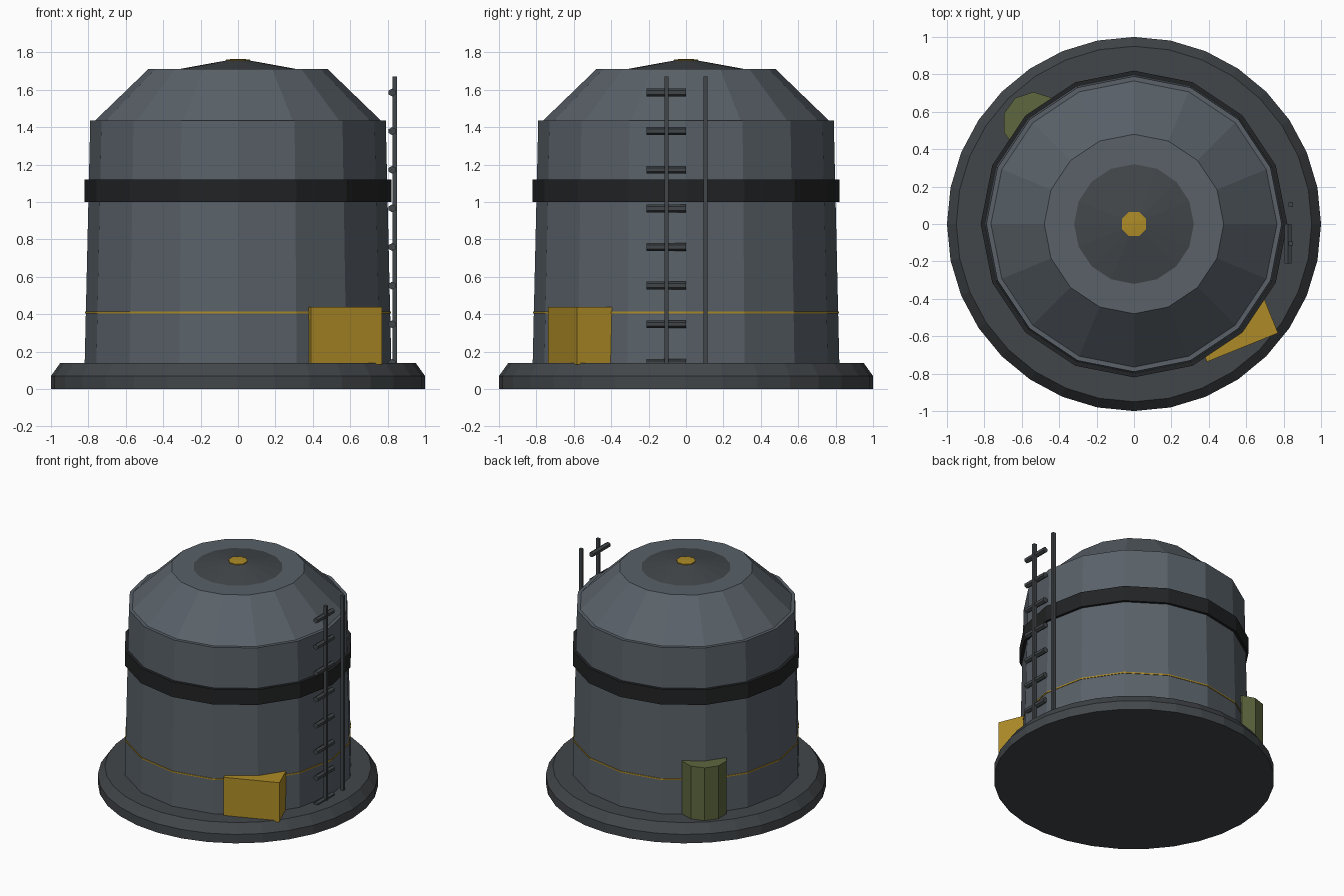
import bpy, bmesh
from math import radians, pi, cos, sin
from mathutils import Matrix

if "Cube" in bpy.data.objects:
    bpy.data.objects.remove(bpy.data.objects["Cube"])


def material(name, rgb):
    m = bpy.data.materials.new(name)
    m.diffuse_color = (*rgb, 1)
    m.use_nodes = True
    m.node_tree.nodes["Principled BSDF"].inputs["Base Color"].default_value = m.diffuse_color
    return m


SLATE = material("slate", (0.10, 0.12, 0.14))
DARK = material("dark_slate", (0.055, 0.062, 0.068))
BLACK = material("black", (0.016, 0.017, 0.018))
YELLOW = material("yellow", (0.42, 0.26, 0.02))
GREEN = material("olive", (0.11, 0.135, 0.05))


def finish(name, bm, mat):
    bmesh.ops.recalc_face_normals(bm, faces=bm.faces)
    me = bpy.data.meshes.new(name)
    bm.to_mesh(me)
    bm.free()
    me.materials.append(mat)
    ob = bpy.data.objects.new(name, me)
    bpy.context.collection.objects.link(ob)
    return ob


def lathe(name, profile, sides, mat, phase=0.0, closed=False, centre=(0, 0)):
    """Revolve (radius, z) points; ends are capped unless the profile is closed."""
    bm = bmesh.new()
    rings = [[bm.verts.new((centre[0] + r * cos(phase + 2 * pi * i / sides),
                            centre[1] + r * sin(phase + 2 * pi * i / sides), z))
              for i in range(sides)] for r, z in profile]
    pairs = list(zip(rings, rings[1:]))
    if closed:
        pairs.append((rings[-1], rings[0]))
    else:
        bm.faces.new(rings[0])
        bm.faces.new(rings[-1])
    for a, b in pairs:
        for i in range(sides):
            j = (i + 1) % sides
            bm.faces.new((a[i], a[j], b[j], b[i]))
    return finish(name, bm, mat)


def box(name, loc, size, mat, rot_z=0.0):
    bm = bmesh.new()
    bmesh.ops.create_cube(bm, size=1, matrix=Matrix.Diagonal((*size, 1)))
    ob = finish(name, bm, mat)
    ob.location = loc
    ob.rotation_euler.z = rot_z
    return ob


def hoop(name, r_in, r_out, z0, z1, mat):
    return lathe(name, [(r_in, z0), (r_out, z0), (r_out, z1), (r_in, z1)], 16, mat, closed=True)


# Plinth, tank wall and sloping roof
lathe("base_plinth", [(1.0, 0), (1.0, 0.07), (0.95, 0.14)], 32, DARK)
lathe("tank_body", [(0.82, 0.13), (0.79, 1.435)], 16, SLATE)
lathe("tank_roof", [(0.77, 1.43), (0.48, 1.71)], 16, SLATE)
lathe("roof_hatch", [(0.32, 1.70), (0.32, 1.71), (0.06, 1.757)], 16, DARK)
lathe("roof_cap", [(0.07, 1.745), (0.07, 1.762), (0.015, 1.765)], 8, YELLOW, pi / 8)

# Hoops round the wall
hoop("wall_band", 0.78, 0.82, 1.0, 1.12, BLACK)
hoop("wall_stripe", 0.80, 0.818, 0.405, 0.415, YELLOW)

# Ladder on the right: two rails, rungs centred on the front rail
for side, y in (("front", -0.105), ("back", 0.105)):
    box("ladder_rail_" + side, (0.838, y, 0.905), (0.026, 0.022, 1.53), DARK)
for k in range(8):
    bm = bmesh.new()
    bmesh.ops.create_cone(bm, cap_ends=True, segments=6, radius1=0.021, radius2=0.021,
                          depth=0.21, matrix=Matrix.Rotation(pi / 2, 4, "X"))
    rung = finish(f"ladder_rung_{k + 1}", bm, DARK)
    rung.location = (0.824, -0.105, 0.14 + 0.2065 * k)

# Control box and barrel, both partly sunk into the wall
a = radians(22)
depth = 0.24
box("control_box", (0.58 - sin(a) * depth / 2, -0.66 + cos(a) * depth / 2, 0.285),
    (0.41, depth, 0.31), YELLOW, a)
lathe("barrel", [(0.166, 0.13), (0.166, 0.555)], 10, GREEN, pi / 2, centre=(-0.537, 0.54))
